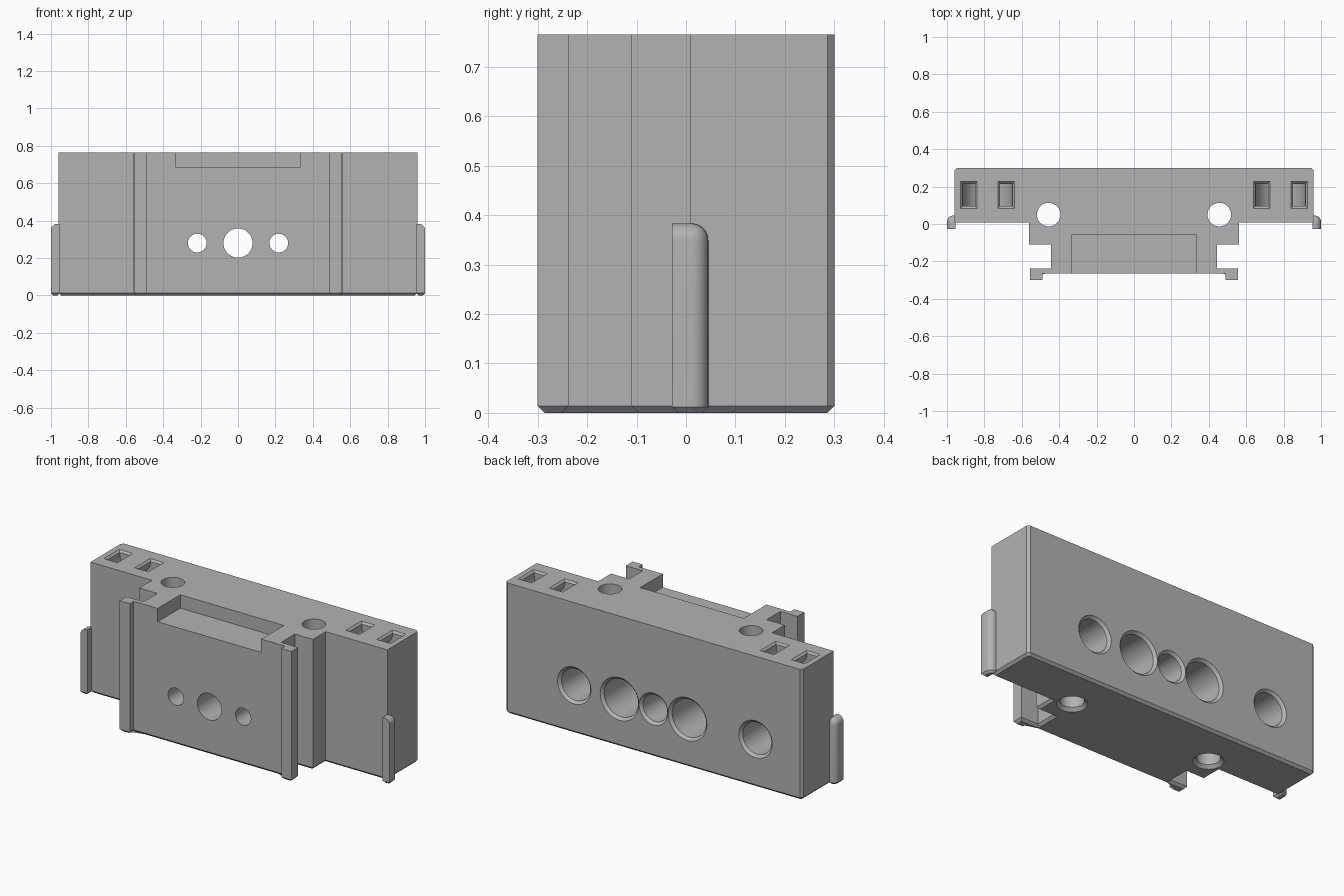
import bpy, bmesh, math
from mathutils import Matrix, Vector

cube = bpy.data.objects.get("Cube")
if cube:
    bpy.data.objects.remove(cube, do_unlink=True)

TOP, BACK, HOLE_Z, CH = 0.765, 0.30, 0.28, 0.014

grey = bpy.data.materials.new("plain grey")
grey.use_nodes = True
grey.diffuse_color = (0.45, 0.45, 0.45, 1)
grey.node_tree.nodes["Principled BSDF"].inputs["Base Color"].default_value = grey.diffuse_color


def finish(bm, name):
    bmesh.ops.recalc_face_normals(bm, faces=bm.faces)
    mesh = bpy.data.meshes.new(name)
    bm.to_mesh(mesh)
    bm.free()
    mesh.materials.append(grey)
    obj = bpy.data.objects.new(name, mesh)
    bpy.context.collection.objects.link(obj)
    return obj


def prism(points, direction):
    """Extrude a closed outline of 3D points along a direction."""
    bm = bmesh.new()
    face = bm.faces.new([bm.verts.new(p) for p in points])
    new = bmesh.ops.extrude_face_region(bm, geom=[face])["geom"]
    bmesh.ops.translate(bm, vec=direction, verts=[v for v in new if isinstance(v, bmesh.types.BMVert)])
    bmesh.ops.recalc_face_normals(bm, faces=bm.faces)
    return bm


def chamfer_bottom(bm, size):
    edges = [e for e in bm.edges if all(abs(v.co.z) < 1e-5 for v in e.verts)]
    bmesh.ops.bevel(bm, geom=edges, offset=size, segments=1, affect='EDGES')


def activate(obj):
    bpy.ops.object.select_all(action='DESELECT')
    obj.select_set(True)
    bpy.context.view_layer.objects.active = obj


def cut(obj, cutter):
    cutter.hide_render = True
    activate(obj)
    mod = obj.modifiers.new("cut", 'BOOLEAN')
    mod.operation, mod.solver, mod.object = 'DIFFERENCE', 'EXACT', cutter
    bpy.ops.object.modifier_apply(modifier=mod.name)
    bpy.data.objects.remove(cutter, do_unlink=True)


def drill(mouth, inward, radius, depth, flare):
    """Round cutter with a countersunk mouth."""
    over = 0.005
    profile = [(0, -over), (radius + flare + over, -over), (radius, flare), (radius, depth), (0, depth)]
    bm = bmesh.new()
    verts = [bm.verts.new((r, 0, d)) for r, d in profile]
    edges = [bm.edges.new(pair) for pair in zip(verts, verts[1:])]
    bmesh.ops.spin(bm, geom=verts + edges, cent=(0, 0, 0), axis=(0, 0, 1),
                   angle=math.tau, steps=48, use_merge=False)
    bmesh.ops.remove_doubles(bm, verts=bm.verts, dist=1e-5)
    turn = Vector((0, 0, 1)).rotation_difference(Vector(inward)).to_matrix().to_4x4()
    bm.transform(Matrix.Translation(mouth) @ turn)
    return finish(bm, "drill_cutter")


def box(x0, x1, y0, y1, z0, z1):
    outline = [(x0, y0, z0), (x1, y0, z0), (x1, y1, z0), (x0, y1, z0)]
    return finish(prism(outline, (0, 0, z1 - z0)), "box_cutter")


# Main block: mirrored plan outline with wings, stem, neck and front flanges
half = [(0.49, -0.264), (0.49, -0.30), (0.555, -0.30), (0.555, -0.237), (0.445, -0.237),
        (0.445, -0.11), (0.562, -0.11), (0.562, 0.008), (0.96, 0.008),
        (0.96, BACK - CH), (0.96 - CH, BACK)]
plan = half + [(-x, y) for x, y in reversed(half)]
bm = prism([(x, y, 0) for x, y in plan], (0, 0, TOP))
chamfer_bottom(bm, CH)
body = finish(bm, "body")

# Notch at the top of the front
cut(body, box(-0.335, 0.335, -0.4, -0.055, 0.687, 0.9))

# Bores in the back: x, radius, depth
for x, r, depth in [(0.513, 0.093, 0.235), (-0.66, 0.093, 0.235), (0.22, 0.11, 0.45),
                    (-0.22, 0.11, 0.45), (0, 0.078, 0.7)]:
    cut(body, drill((x, BACK, HOLE_Z), (0, -1, 0), r, depth, 0.015))

for side in (-1, 1):
    # Small screw holes through the front wall
    cut(body, drill((side * 0.218, -0.1, HOLE_Z), (0, -1, 0), 0.05, 0.3, 0))
    # Vertical through holes, countersunk underneath
    cut(body, drill((side * 0.456, 0.05, 0), (0, 0, 1), 0.063, 0.9, 0.018))

    # Curved tie channel linking each pair of top slots
    mid, steps = side * 0.783, 24
    arc = [math.pi * i / steps for i in range(steps + 1)]
    outer = [(mid + 0.133 * math.cos(a), 0.095, TOP - 0.015 - 0.133 * math.sin(a)) for a in arc]
    inner = [(mid + 0.067 * math.cos(a), 0.095, TOP - 0.015 - 0.067 * math.sin(a)) for a in reversed(arc)]
    up = TOP + 0.05
    ring = ([(mid + 0.133, 0.095, up)] + outer + [(mid - 0.133, 0.095, up), (mid - 0.067, 0.095, up)]
            + inner + [(mid + 0.067, 0.095, up)])
    cut(body, finish(prism(ring, (0, 0.12, 0)), "channel_cutter"))

    # Bevelled slot mouths
    for x in (mid - 0.1, mid + 0.1):
        bm = bmesh.new()
        bmesh.ops.create_cube(bm, size=1)
        for v in bm.verts:
            grow = 0.015 if v.co.z > 0 else 0
            v.co = (x + math.copysign(0.032 + grow, v.co.x),
                    0.155 + math.copysign(0.059 + grow, v.co.y),
                    TOP + (0.003 if v.co.z > 0 else -0.012))
        cut(body, finish(bm, "mouth_cutter"))

# Side clips, rounded along the outer back and top edges
for side, name in ((1, "left_clip"), (-1, "right_clip")):
    x0, x1 = side * 0.955, side * 1.0
    bm = prism([(x0, -0.028, 0), (x1, -0.028, 0), (x1, 0.045, 0), (x0, 0.045, 0)], (0, 0, 0.383))
    rounded = []
    for e in bm.edges:
        c = (e.verts[0].co + e.verts[1].co) / 2
        at_outer, at_back, at_top = abs(c.x) > 0.99, c.y > 0.04, c.z > 0.38
        if at_outer + at_back + at_top == 2:
            rounded.append(e)
    bmesh.ops.bevel(bm, geom=rounded, offset=0.034, segments=8, profile=0.5, affect='EDGES')
    chamfer_bottom(bm, 0.012)
    clip = finish(bm, name)
    activate(clip)
    bpy.ops.object.shade_smooth_by_angle(angle=math.radians(30))

activate(body)
bpy.ops.object.shade_smooth_by_angle(angle=math.radians(30))
